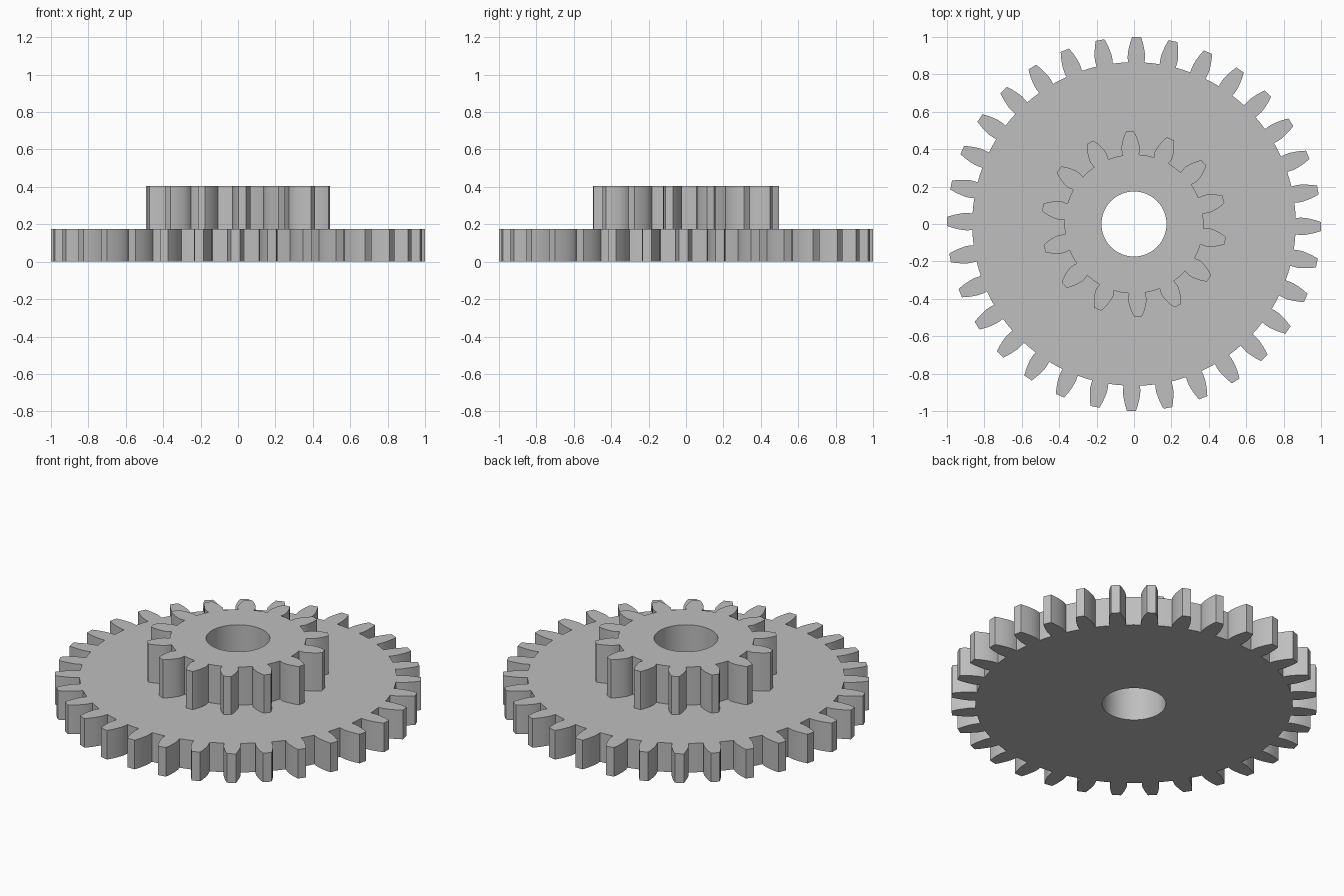
import bpy, bmesh, math

if "Cube" in bpy.data.objects:
    bpy.data.objects.remove(bpy.data.objects["Cube"])

BORE = 0.174
BORE_SEGMENTS = 64

grey = bpy.data.materials.new("grey")
grey.diffuse_color = (0.52, 0.52, 0.52, 1)
grey.use_nodes = True
grey.node_tree.nodes["Principled BSDF"].inputs["Base Color"].default_value = grey.diffuse_color


def gear_outline(teeth, phase, flank):
    """Closed outline; flank lists (radius, half width) from root to tip."""
    pts = []
    root = flank[0][0]
    pitch = 2 * math.pi / teeth
    for i in range(teeth):
        mid = phase + i * pitch
        side = [(r, math.asin(w / r)) for r, w in flank]
        for r, a in side:
            pts.append((r, mid - a))
        for r, a in reversed(side):
            pts.append((r, mid + a))
        pts.append((root, mid + pitch / 2))      # middle of the valley
    return [(r * math.cos(a), r * math.sin(a)) for r, a in pts]


def make_gear(name, outline, z0, z1):
    """Extruded ring between the toothed outline and the round bore."""
    bm = bmesh.new()
    step = 2 * math.pi / BORE_SEGMENTS
    bore = [(BORE * math.cos(i * step), BORE * math.sin(i * step))
            for i in range(BORE_SEGMENTS)]
    for loop in (outline, bore):
        vs = [bm.verts.new((x, y, z0)) for x, y in loop]
        for i, v in enumerate(vs):
            bm.edges.new((v, vs[(i + 1) % len(vs)]))
    bmesh.ops.triangle_fill(bm, edges=bm.edges[:], use_beauty=True,
                            use_dissolve=False, normal=(0, 0, 1))
    out = bmesh.ops.extrude_face_region(bm, geom=bm.faces[:], use_keep_orig=True)
    for v in out["geom"]:
        if isinstance(v, bmesh.types.BMVert):
            v.co.z = z1
    bmesh.ops.recalc_face_normals(bm, faces=bm.faces[:])
    me = bpy.data.meshes.new(name)
    bm.to_mesh(me)
    bm.free()
    me.materials.append(grey)
    ob = bpy.data.objects.new(name, me)
    bpy.context.collection.objects.link(ob)
    bpy.ops.object.select_all(action="DESELECT")
    ob.select_set(True)
    bpy.context.view_layer.objects.active = ob
    bpy.ops.object.shade_smooth_by_angle(angle=math.radians(25))
    return ob


# Large lower gear
large_flank = [(0.865, 0.044), (0.885, 0.046), (0.91, 0.046),
               (0.94, 0.041), (0.97, 0.034), (1.0, 0.024)]
make_gear("large_gear", gear_outline(32, math.radians(-0.8), large_flank), 0.0, 0.175)

# Small upper gear
small_flank = [(0.372, 0.043), (0.385, 0.046), (0.405, 0.050), (0.43, 0.046),
               (0.455, 0.039), (0.48, 0.029), (0.496, 0.020)]
make_gear("small_gear", gear_outline(14, math.radians(-10.3), small_flank), 0.175, 0.405)
